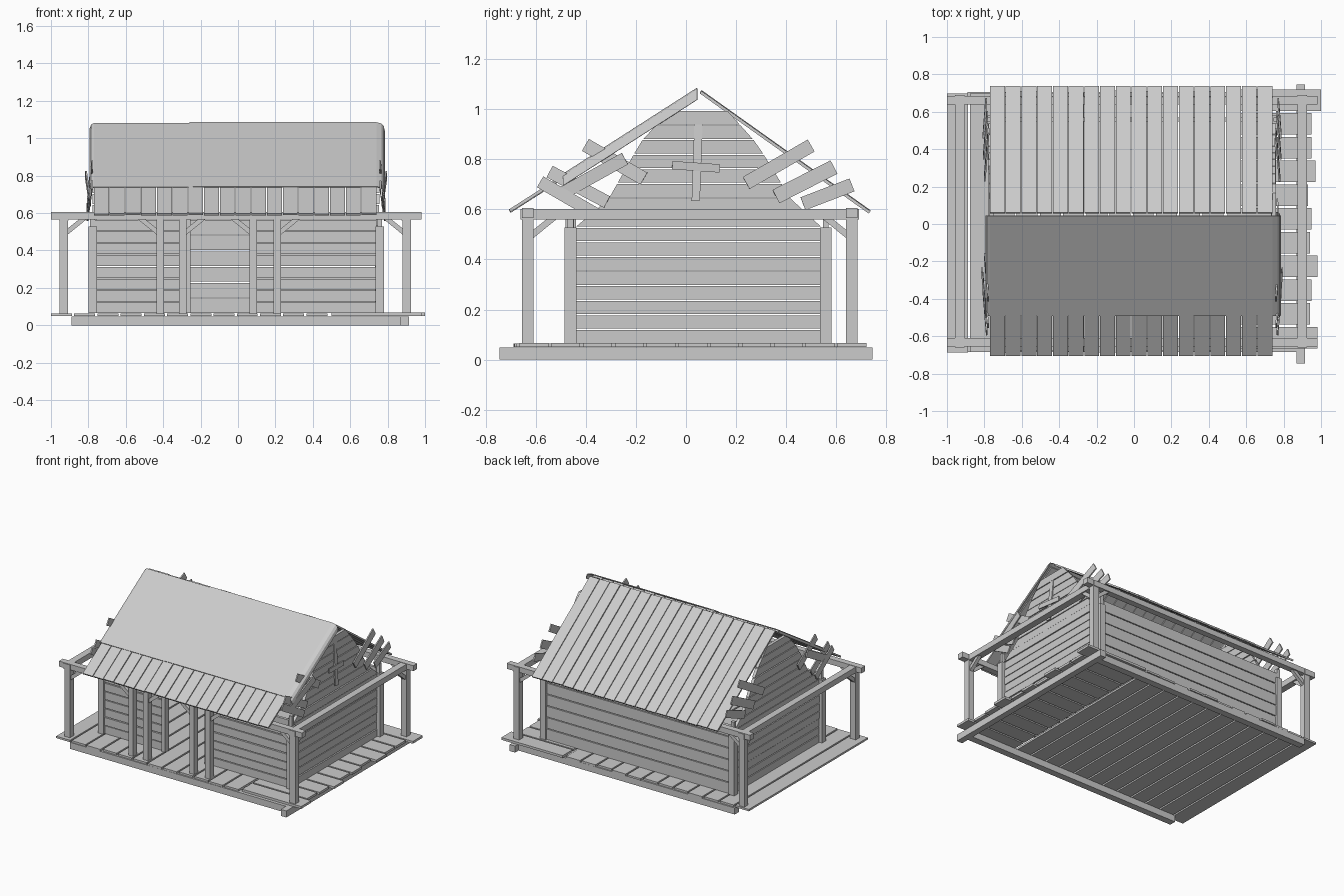
import bpy, bmesh, math, random
from mathutils import Matrix, Vector

if "Cube" in bpy.data.objects:
    bpy.data.objects.remove(bpy.data.objects["Cube"])
random.seed(4)
R = random.uniform


def finish(name, bm):
    bmesh.ops.recalc_face_normals(bm, faces=bm.faces)
    me = bpy.data.meshes.new(name)
    bm.to_mesh(me)
    bm.free()
    ob = bpy.data.objects.new(name, me)
    bpy.context.collection.objects.link(ob)
    return ob


def box(bm, x0, x1, y0, y1, z0, z1):
    m = Matrix.Translation(((x0 + x1) / 2, (y0 + y1) / 2, (z0 + z1) / 2))
    bmesh.ops.create_cube(bm, size=1, matrix=m @ Matrix.Diagonal((x1 - x0, y1 - y0, z1 - z0, 1)))


def prism(bm, axis, a, b, pts):
    """Extrude an outline (other two axes, in order) along axis from a to b."""
    def ring(t):
        return [bm.verts.new((t, p, q) if axis == 'x' else (p, t, q)) for p, q in pts]
    lo, hi = ring(a), ring(b)
    bm.faces.new(lo)
    bm.faces.new(hi[::-1])
    for i in range(len(pts)):
        j = (i + 1) % len(pts)
        bm.faces.new((lo[i], hi[i], hi[j], lo[j]))


def slab(bm, x0, x1, p, q, t):
    """Sloping board from p to q in the yz plane, thickness t upward."""
    n = (Vector(q) - Vector(p)).orthogonal().normalized() * t
    if n.y < 0:
        n = -n
    prism(bm, 'x', x0, x1, [p, q, (q[0] + n.x, q[1] + n.y), (p[0] + n.x, p[1] + n.y)])


# foundation beams
bm = bmesh.new()
box(bm, 0.87, 0.915, -0.745, 0.745, 0, 0.048)
box(bm, -0.89, 0.87, -0.685, -0.635, 0, 0.048)
box(bm, -0.89, 0.87, 0.655, 0.705, 0, 0.048)
finish("foundation_beams", bm)

# deck planks: across the house, then lengthwise at the right end
bm = bmesh.new()
n, pitch = 12, 1.49 / 12
for i in range(n):
    x = -1.0 + i * pitch
    box(bm, x, x + pitch - 0.012, -0.68 + R(-.01, .005), 0.705 + R(-.01, .01), 0.05, 0.064)
ends = [0.98, 0.94, 0.95, 0.98, 0.94, 0.95, 0.93, 0.97, 0.95, 0.95, 1.0]
for i, e in enumerate(ends):
    y = -0.665 + i * 0.127
    box(bm, 0.5, e, y, y + 0.115, 0.05, 0.067)
finish("deck_planks", bm)

# plank rows on the long walls
def plank_rows(name, spans, y0, y1, rows, z1):
    bm = bmesh.new()
    h = (z1 - 0.065) / rows
    for a, b in spans:
        for i in range(rows):
            z = 0.065 + i * h
            o = R(-.003, .003)
            box(bm, a, b, y0 + o, y1 + o, z, z + h - 0.006)
    finish(name, bm)

plank_rows("front_wall", [(-0.765, -0.27), (0.08, 0.74)], -0.47, -0.45, 8, 0.57)
plank_rows("back_wall", [(-0.765, 0.74)], 0.55, 0.57, 6, 0.57)

# gable walls with rough stepped planks
LEFT = [(0, -0.44), (0.53, -0.44), (0.64, -0.31), (0.87, -0.18), (1.0, -0.06), (2, -0.06)]
RIGHT = [(0, 0.54), (0.53, 0.54), (0.64, 0.42), (0.86, 0.285), (1.0, 0.16), (2, 0.16)]

def edge(tab, z):
    for (a, u), (b, v) in zip(tab, tab[1:]):
        if a <= z <= b:
            return u + (v - u) * (z - a) / (b - a)

for name, x0, x1 in (("right_gable_wall", 0.735, 0.757), ("left_gable_wall", -0.777, -0.755)):
    bm = bmesh.new()
    h = 0.0583
    for i in range(16):
        z, t = 0.065 + i * h, 0.065 + (i + 1) * h - 0.005
        o = R(-.003, .003)
        prism(bm, 'x', x0 + o, x1 + o, [(edge(LEFT, z), z), (edge(RIGHT, z), z),
                                        (edge(RIGHT, t), t), (edge(LEFT, t), t)])
    finish(name, bm)

# house corner posts with short struts to the eaves, and door jambs
bm = bmesh.new()
for x in (-0.8, 0.735):
    for y in (-0.485, 0.535):
        box(bm, x, x + 0.045, y, y + 0.047, 0.065, 0.527)
        box(bm, x + 0.01, x + 0.035, y + 0.012, y + 0.035, 0.527, 0.6)
for x in (-0.285, 0.065):
    box(bm, x, x + 0.03, -0.482, -0.44, 0.065, 0.575)
finish("house_posts", bm)

# veranda posts
bm = bmesh.new()
YF, YB = (-0.655, -0.61), (0.64, 0.685)
for x in (-0.955, 0.88):
    for a, b in (YF, YB):
        box(bm, x, x + 0.045, a, b, 0.062, 0.565)
FRONT = [(-0.435, -1), (-0.315, 1), (0.062, -1), (0.19, 1)]
for x, s in FRONT:
    box(bm, x, x + 0.04, YF[0], YF[1], 0.062, 0.565)
finish("veranda_posts", bm)

# veranda top beams
bm = bmesh.new()
for a, b in (YF, YB):
    box(bm, -1.0, 0.98, a, b, 0.565, 0.605)
for x in (-0.957, 0.875):
    box(bm, x, x + 0.05, -0.66, 0.69, 0.56, 0.602)
finish("veranda_beams", bm)

# diagonal braces
bm = bmesh.new()
def brace(axis, a, b, p, s):
    prism(bm, axis, a, b, [(p, 0.485), (p + s * 0.1, 0.566), (p + s * 0.06, 0.566), (p, 0.518)])
for a, b in (YF, YB):
    brace('y', a + 0.01, b - 0.01, -0.91, 1)
    brace('y', a + 0.01, b - 0.01, 0.88, -1)
for x in (-0.945, 0.89):
    brace('x', x, x + 0.025, YF[1], 1)
    brace('x', x, x + 0.025, YB[0], -1)
for x, s in FRONT:
    brace('y', YF[0] + 0.01, YF[1] - 0.01, x if s < 0 else x + 0.04, s)
finish("braces", bm)

# roof boards on both slopes
for name, p, q in (("back_roof_boards", (0.73, 0.585), (0.055, 1.065)),
                   ("front_roof_boards", (-0.70, 0.588), (0.03, 1.055))):
    bm = bmesh.new()
    w = 1.515 / 18
    for i in range(18):
        x = -0.77 + i * w
        o = R(-.002, .002)
        slab(bm, x, x + w - 0.005, (p[0], p[1] + o), (q[0], q[1] + o), 0.012)
    finish(name, bm)

# two overlapping cover sheets on the front slope, ends drooping over the gables
def sheet(name, xs, low, lift):
    bm = bmesh.new()
    rows = []
    for x, drop in xs:
        row = []
        for i in range(7):
            t = i / 6
            y = -0.49 + t * 0.535
            z = low + t * (1.078 - low) + lift - drop
            row.append(bm.verts.new((x, y, z)))
        rows.append(row)
    for a, b in zip(rows, rows[1:]):
        for i in range(6):
            bm.faces.new((a[i], b[i], b[i + 1], a[i + 1]))
    ob = finish(name, bm)
    m = ob.modifiers.new("thickness", 'SOLIDIFY')
    m.thickness = 0.006
    m.offset = 0

sheet("left_roof_sheet", [(-0.79, 0.025), (-0.783, 0.006), (-0.77, 0), (-0.24, 0)], 0.738, 0)
sheet("right_roof_sheet", [(-0.26, 0), (0.74, 0), (0.765, 0.006), (0.777, 0.02), (0.782, 0.045)], 0.735, 0.005)

# loose boards nailed across the gable ends: y, z, length, width, angle, x offset
LOOSE = [(0.37, 0.78, 0.30, 0.055, 30, 0), (0.475, 0.71, 0.26, 0.06, 27, 0.006),
         (0.565, 0.66, 0.21, 0.055, 21, 0.01), (-0.285, 0.79, 0.27, 0.055, -30, 0),
         (-0.375, 0.73, 0.30, 0.052, 29, 0.014), (-0.43, 0.69, 0.26, 0.052, -28, 0.002),
         (-0.47, 0.645, 0.26, 0.05, -30, 0.008)]
CROSS = [(0.045, 0.805, 0.34, 0.033, 88, -0.005), (0.04, 0.77, 0.19, 0.033, -4, 0.004)]

def loose_boards(name, boards, s):
    bm = bmesh.new()
    for y, z, l, w, a, o in boards:
        m = (Matrix.Translation((-0.01 + s * (0.778 + o), y, z))
             @ Matrix.Rotation(math.radians(a), 4, 'X')
             @ Matrix.Rotation(math.radians(4 * (1 if y > 0 else -1) * s), 4, 'Z')
             @ Matrix.Diagonal((0.009, l, w, 1)))
        bmesh.ops.create_cube(bm, size=1, matrix=m)
    finish(name, bm)

loose_boards("right_loose_boards", LOOSE, 1)
loose_boards("left_loose_boards", LOOSE, -1)
loose_boards("gable_cross", CROSS, 1)
